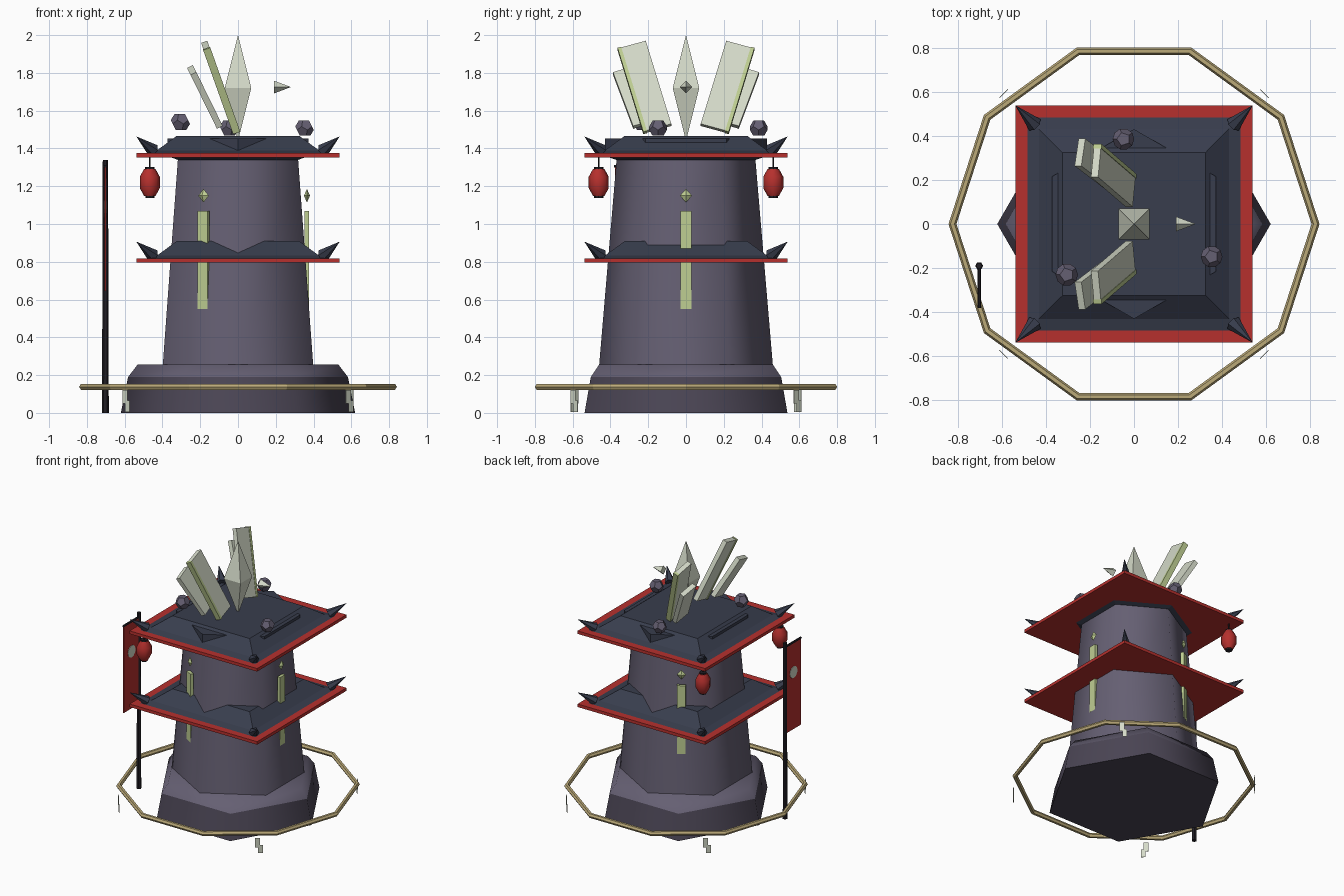
import bpy, bmesh
from math import sin, cos, pi, radians, sqrt
from mathutils import Vector, Matrix

if "Cube" in bpy.data.objects:
    bpy.data.objects.remove(bpy.data.objects["Cube"])


def material(name, rgb):
    m = bpy.data.materials.new(name)
    m.diffuse_color = (*rgb, 1)
    m.use_nodes = True
    m.node_tree.nodes["Principled BSDF"].inputs["Base Color"].default_value = m.diffuse_color
    return m


STONE = material("stone", (.13, .115, .17))
DARK = material("dark_stone", (.07, .06, .09))
ROOF = material("roof_slate", (.04, .047, .075))
RED = material("red_paint", (.47, .03, .027))
BLACK = material("black_wood", (.015, .013, .018))
TAN = material("brass", (.5, .4, .19))
GREEN = material("glow_green", (.52, .62, .29))
PALE = material("pale_crystal", (.66, .7, .58))


def finish(name, bm, mat, matrix=Matrix(), smooth=None):
    bmesh.ops.recalc_face_normals(bm, faces=bm.faces[:])
    me = bpy.data.meshes.new(name)
    bm.to_mesh(me)
    bm.free()
    me.materials.append(mat)
    ob = bpy.data.objects.new(name, me)
    bpy.context.collection.objects.link(ob)
    ob.matrix_world = matrix
    if smooth:
        bpy.ops.object.select_all(action='DESELECT')
        ob.select_set(True)
        bpy.context.view_layer.objects.active = ob
        bpy.ops.object.shade_smooth_by_angle(angle=radians(smooth))
    return ob


def lathe(name, profile, n, mat, phase=0.0, matrix=Matrix(), smooth=None):
    """Sweep (radius, z) points around z with n sides and closed ends."""
    bm = bmesh.new()
    rings = []
    for r, z in profile:
        count = n if r > 0 else 1
        rings.append([bm.verts.new((r * cos(phase + 2 * pi * i / n),
                                    r * sin(phase + 2 * pi * i / n), z)) for i in range(count)])
    for a, b in zip(rings, rings[1:]):
        for i in range(n):
            quad = [a[i % len(a)], a[(i + 1) % len(a)], b[(i + 1) % len(b)], b[i % len(b)]]
            bm.faces.new(list(dict.fromkeys(quad)))
    for ring in (rings[0], rings[-1]):
        if len(ring) > 1:
            bm.faces.new(ring)
    return finish(name, bm, mat, matrix, smooth)


def box(name, size, mat, matrix):
    bm = bmesh.new()
    bmesh.ops.create_cube(bm, size=1)
    bmesh.ops.scale(bm, vec=size, verts=bm.verts)
    return finish(name, bm, mat, matrix)


def at(*p):
    return Matrix.Translation(p)


def aim(p, d):
    return at(*p) @ Vector(d).to_track_quat('Z', 'Y').to_matrix().to_4x4()


# Hexagonal plinth and tower body
lathe("base", [(.62, 0), (.582, .19)], 6, DARK, smooth=65)
lathe("base_step", [(.582, .19), (.532, .255)], 6, STONE, smooth=65)
lathe("tower_body", [(.46, .25), (.366, 1.36)], 6, STONE, pi / 6, smooth=65)
lathe("top_collar", [(.37, 1.34), (.43, 1.36), (.43, 1.452)], 6, ROOF, pi / 6)

# Two square roofs with red eaves and corner spikes
Q = sqrt(2)
for label, z in (("lower", .795), ("upper", 1.352)):
    box(label + "_eave", (1.075, 1.075, .023), RED, at(0, 0, z + .0115))
    lathe(label + "_roof", [(.495 * Q, z + .02), (.43 * Q, z + .037), (.325 * Q, z + .114)],
          4, ROOF, pi / 4)
    for sx in (-1, 1):
        for sy in (-1, 1):
            lathe(label + "_spike", [(.036, 0), (0, .145)], 6, ROOF,
                  matrix=aim((sx * .45, sy * .45, z + .038), (sx * .09, sy * .09, .075)))

# Glowing window slits with diamonds on three faces
for i in range(3):
    turn = Matrix.Rotation(i * 2 * pi / 3, 4, 'Z')
    box("window_slit", (.024, .06, .52), GREEN, turn @ at(.365, 0, .81))
    lathe("window_diamond", [(0, -.036), (.032, 0), (0, .036)], 4, GREEN,
          matrix=turn @ at(.365, 0, 1.15) @ Matrix.Diagonal((.5, 1, 1, 1)))

# Ten-sided ring around the base
bm = bmesh.new()
rows = []
for i in range(10):
    a = 2 * pi * i / 10
    rows.append([bm.verts.new(((.823 + .018 * cos(b * pi / 3)) * cos(a),
                               (.823 + .018 * cos(b * pi / 3)) * sin(a),
                               .138 + .018 * sin(b * pi / 3))) for b in range(6)])
for i in range(10):
    for b in range(6):
        p, q = rows[i], rows[(i + 1) % 10]
        bm.faces.new((p[b], q[b], q[(b + 1) % 6], p[(b + 1) % 6]))
finish("ring", bm, TAN)

# Zigzag paper strips hanging below the ring
for i in range(4):
    turn = Matrix.Rotation(pi / 4 + i * pi / 2, 4, 'Z')
    bm = bmesh.new()
    pts = [(-.028, .12), (.008, .12), (.008, .065), (.026, .065),
           (.026, .005), (-.008, .005), (-.008, .05), (-.028, .05)]
    f = bm.faces.new([bm.verts.new((.834, y, z)) for y, z in pts])
    ext = bmesh.ops.extrude_face_region(bm, geom=[f])
    bmesh.ops.translate(bm, vec=(.003, 0, 0),
                        verts=[v for v in ext["geom"] if isinstance(v, bmesh.types.BMVert)])
    finish("paper_strip", bm, PALE, turn)

# Banner pole, crossbar, cloth and disc
lathe("banner_pole", [(.018, 0), (.014, 1.34)], 6, BLACK, matrix=at(-.702, -.19, 0))
lathe("banner_crossbar", [(.008, 0), (.008, .19)], 6, BLACK,
      matrix=aim((-.702, -.19, 1.305), (0, -1, 0)))
box("banner_cloth", (.008, .18, .66), RED, at(-.702, -.287, .975))
lathe("banner_disc", [(.045, -.007), (.045, .007)], 12, PALE,
      matrix=aim((-.702, -.285, 1.08), (1, 0, 0)))

# Lanterns under the left eaves
for y in (-.462, .462):
    m = at(-.467, y, 0)
    lathe("lantern", [(.03, 1.148), (.053, 1.19), (.053, 1.25), (.03, 1.292)], 8, RED,
          matrix=m, smooth=50)
    lathe("lantern_foot", [(.024, 1.138), (.024, 1.15)], 8, BLACK, matrix=m)
    lathe("lantern_cap", [(.026, 1.29), (.026, 1.302)], 8, BLACK, matrix=m)
    lathe("lantern_cord", [(.005, 1.3), (.005, 1.356)], 6, BLACK, matrix=m)

# Central crystal and floating shard
lathe("central_crystal", [(0, 1.44), (.07 * Q, 1.72), (0, 2)], 4, PALE, pi / 4)
lathe("floating_shard", [(.034, 0), (0, .09)], 4, PALE, matrix=aim((.19, 0, 1.725), (1, 0, 0)))


# Leaning crystal slabs, mirrored in y
def slab_frame(low, high):
    low, high = Vector(low), Vector(high)
    up = (high - low).normalized()
    side = Vector((0, 1, 0))
    side = (side - up * side.dot(up)).normalized()
    rot = Matrix((side.cross(up), side, up)).transposed().to_4x4()
    return at(*((low + high) / 2)) @ rot, (high - low).length


for s in (-1, 1):
    m, length = slab_frame((-.015, s * .15, 1.505), (-.172, s * .285, 1.945))
    box("large_slab", (.034, .15, length), PALE, m)
    box("slab_glow_edge", (.04, .02, length + .005), GREEN, m @ at(0, s * .07, 0))
    m, length = slab_frame((-.105, s * .218, 1.53), (-.245, s * .325, 1.815))
    box("small_slab", (.034, .13, length), PALE, m)

# Dodecahedral stones on the roof
for x, y, z, r in ((-.305, -.23, 1.54, .052), (.352, -.148, 1.507, .05), (-.048, .385, 1.507, .05)):
    ico = bmesh.new()
    bmesh.ops.create_icosphere(ico, subdivisions=1, radius=1)
    bm = bmesh.new()
    for f in ico.faces:
        bm.verts.new(f.calc_center_median().normalized() * r)
    ico.free()
    bmesh.ops.convex_hull(bm, input=bm.verts[:])
    bmesh.ops.dissolve_limit(bm, angle_limit=.05, verts=bm.verts[:], edges=bm.edges[:])
    finish("roof_stone", bm, STONE, at(x, y, z))
